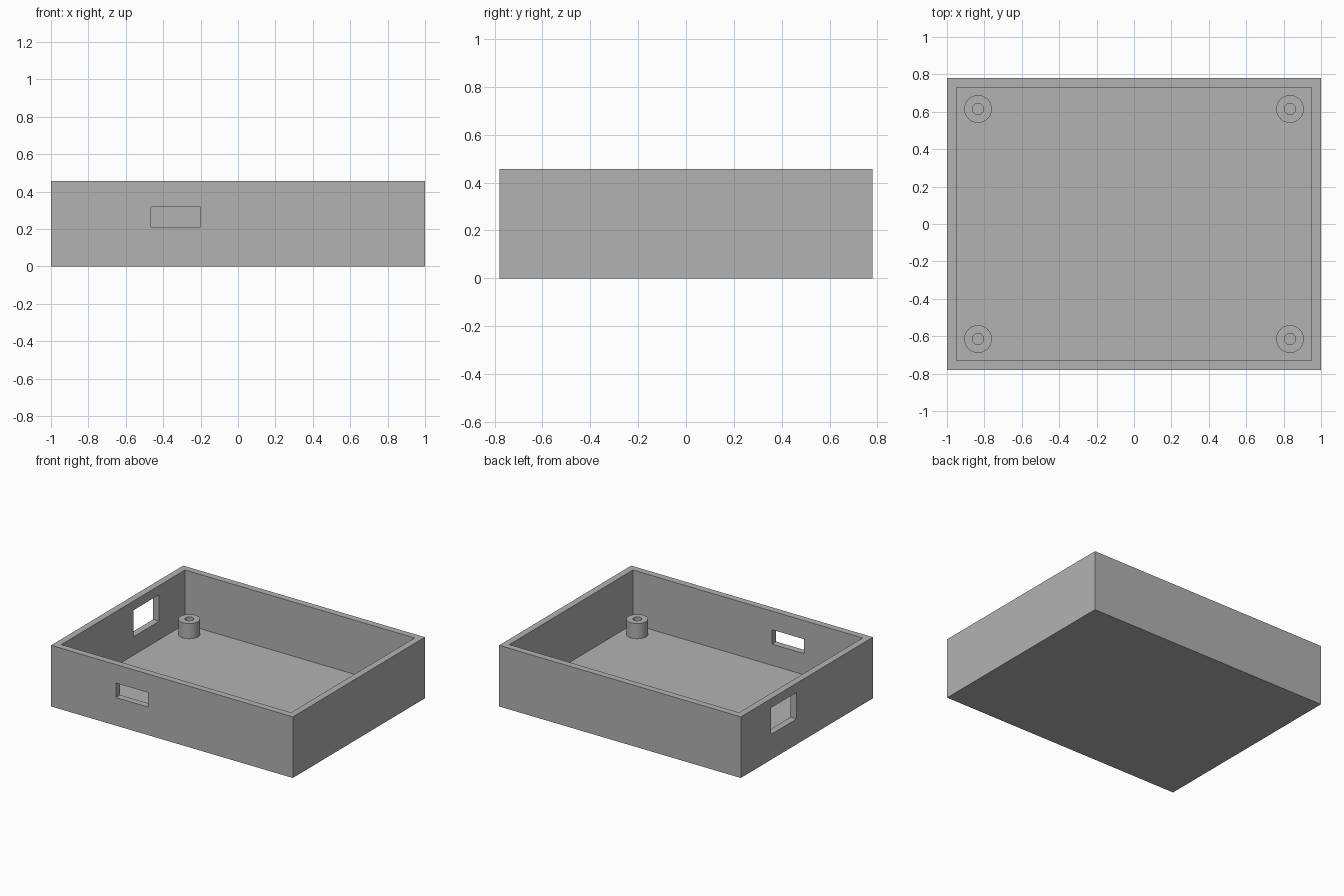
import bpy
import bmesh
import math
from mathutils import Matrix, Vector

if "Cube" in bpy.data.objects:
    bpy.data.objects.remove(bpy.data.objects["Cube"], do_unlink=True)

HALF_X, HALF_Y, HEIGHT = 1.0, 0.78, 0.457
WALL, FLOOR = 0.05, 0.052
POST_TOP, POST_R, HOLE_R = 0.166, 0.074, 0.03

grey = bpy.data.materials.new("plain grey")
grey.use_nodes = True
grey.diffuse_color = (0.448, 0.448, 0.448, 1)
grey.node_tree.nodes["Principled BSDF"].inputs["Base Color"].default_value = grey.diffuse_color


def add_object(name, bm):
    bmesh.ops.recalc_face_normals(bm, faces=bm.faces)
    mesh = bpy.data.meshes.new(name)
    bm.to_mesh(mesh)
    bm.free()
    mesh.materials.append(grey)
    obj = bpy.data.objects.new(name, mesh)
    bpy.context.collection.objects.link(obj)
    return obj


def box(name, low, high):
    low, high = Vector(low), Vector(high)
    bm = bmesh.new()
    matrix = Matrix.Translation((low + high) / 2) @ Matrix.Diagonal((high - low).to_4d())
    matrix[3][3] = 1
    bmesh.ops.create_cube(bm, size=1, matrix=matrix)
    return add_object(name, bm)


def select_only(obj):
    bpy.ops.object.select_all(action='DESELECT')
    obj.select_set(True)
    bpy.context.view_layer.objects.active = obj


def cut(target, cutter):
    cutter.hide_render = True
    select_only(target)
    mod = target.modifiers.new("cut", 'BOOLEAN')
    mod.operation, mod.solver, mod.object = 'DIFFERENCE', 'EXACT', cutter
    bpy.ops.object.modifier_apply(modifier=mod.name)
    bpy.data.objects.remove(cutter, do_unlink=True)


# Open tray
tray = box("tray", (-HALF_X, -HALF_Y, 0), (HALF_X, HALF_Y, HEIGHT))
cut(tray, box("cavity_cutter", (WALL - HALF_X, WALL - HALF_Y, FLOOR),
              (HALF_X - WALL, HALF_Y - WALL, HEIGHT + 0.2)))

# Slot in the front wall and window in the right wall
cut(tray, box("slot_cutter", (-0.465, -HALF_Y - 0.1, 0.21), (-0.2, -HALF_Y + 0.1, 0.318)))
cut(tray, box("window_cutter", (-HALF_X - 0.1, 0.12, 0.19), (-HALF_X + 0.1, 0.426, 0.388)))


# Hollow screw posts in the four corners
def post(name, x, y):
    bm = bmesh.new()
    profile = [(POST_R, FLOOR), (POST_R, POST_TOP), (HOLE_R, POST_TOP), (HOLE_R, FLOOR)]
    verts = [bm.verts.new((r, 0, z)) for r, z in profile]
    edges = [bm.edges.new(pair) for pair in zip(verts, verts[1:])]
    bmesh.ops.spin(bm, geom=verts + edges, cent=(0, 0, 0), axis=(0, 0, 1),
                   angle=math.tau, steps=48, use_merge=True)
    bmesh.ops.remove_doubles(bm, verts=bm.verts, dist=1e-5)
    obj = add_object(name, bm)
    # An open ring has no inside, so turn its normals to face the top upward
    top = max(obj.data.polygons, key=lambda p: p.center.z)
    if top.normal.z < 0:
        obj.data.flip_normals()
    obj.location = (x, y, 0)
    select_only(obj)
    bpy.ops.object.shade_smooth_by_angle(angle=math.radians(30))


for side, sx in (("left", 1), ("right", -1)):
    for end, sy in (("front", -1), ("back", 1)):
        post(f"{end}_{side}_screw_post", sx * 0.834, sy * 0.615)
